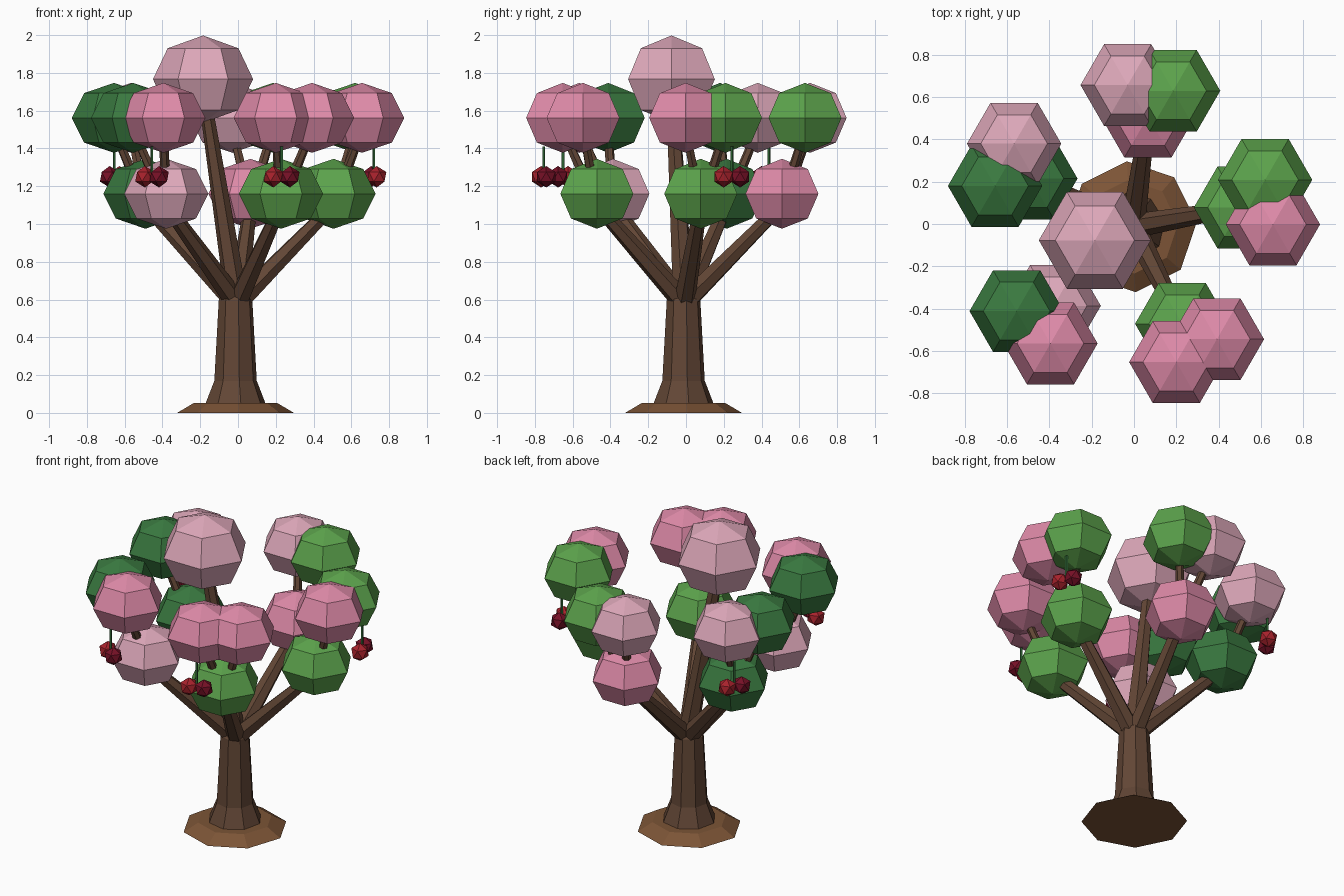
import bpy, bmesh, math
from mathutils import Vector, Matrix

cube = bpy.data.objects.get("Cube")
if cube:
    bpy.data.objects.remove(cube)


def material(name, rgb):
    """Flat material from display-space 0-255 values."""
    col = [(c / 255 / 12.92 if c < 11 else ((c / 255 + 0.055) / 1.055) ** 2.4) for c in rgb] + [1]
    m = bpy.data.materials.new(name)
    m.use_nodes = True
    m.diffuse_color = col
    m.node_tree.nodes["Principled BSDF"].inputs["Base Color"].default_value = col
    return m


PINK = material("blossom_pink", (222, 138, 168))
PALE = material("pale_pink", (222, 168, 186))
GREEN = material("leaf_green", (92, 163, 76))
DARK = material("dark_green", (58, 122, 64))
BARK = material("bark_brown", (98, 70, 53))
SOIL = material("soil_brown", (124, 84, 54))
RED = material("cherry_red", (168, 34, 44))
WINE = material("dark_cherry", (118, 16, 38))


def finish(bm, name, mat, matrix=None):
    bmesh.ops.recalc_face_normals(bm, faces=bm.faces)
    me = bpy.data.meshes.new(name)
    bm.to_mesh(me)
    bm.free()
    me.materials.append(mat)
    ob = bpy.data.objects.new(name, me)
    if matrix:
        ob.matrix_world = matrix
    bpy.context.collection.objects.link(ob)
    return ob


def lathe(name, profile, sides, mat, turn=0.0, matrix=None):
    """Faceted solid of revolution from (radius, z) pairs; zero radius makes a tip."""
    bm = bmesh.new()
    rings = []
    for r, z in profile:
        count = sides if r > 0 else 1
        angles = [turn + math.tau * i / sides for i in range(count)]
        rings.append([bm.verts.new((r * math.cos(a), r * math.sin(a), z)) for a in angles])
    for low, high in zip(rings, rings[1:]):
        for i in range(sides):
            j = (i + 1) % sides
            quad = [low[i % len(low)], low[j % len(low)], high[j % len(high)], high[i % len(high)]]
            bm.faces.new(list(dict.fromkeys(quad)))
    for end in (rings[0], rings[-1]):
        if len(end) > 1:
            bm.faces.new(end)
    return finish(bm, name, mat, matrix)


def limb(name, start, end, r1, r2, mat, sides=6):
    """Tapered stick between two points."""
    start, end = Vector(start), Vector(end)
    axis = end - start
    matrix = Matrix.Translation(start) @ axis.to_track_quat("Z", "Y").to_matrix().to_4x4()
    return lathe(name, [(r1, 0), (r2, axis.length)], sides, mat, matrix=matrix)


def foliage(name, centre, radius, height, mat):
    """Squashed six-sided ball."""
    steps = [math.radians(a) for a in (-90, -45, 0, 45, 90)]
    profile = [(radius * math.cos(a) if abs(a) < 1.5 else 0, height * math.sin(a)) for a in steps]
    return lathe(name, profile, 6, mat, matrix=Matrix.Translation(centre))


def cherries(name, ball):
    """Hanging pair of fruit on a stem, just outside a ball's centre."""
    ball = Vector((ball[0], ball[1], 0))
    out = ball.normalized()
    side = Vector((-out.y, out.x, 0))
    hook = ball + out * 0.105
    limb(name + "_stem", hook + Vector((0, 0, 1.24)), hook + Vector((0, 0, 1.41)), 0.008, 0.008, DARK, 5)
    for label, sign, mat in (("red", -1, RED), ("dark", 1, WINE)):
        bm = bmesh.new()
        bmesh.ops.create_icosphere(bm, subdivisions=1, radius=0.057)
        spot = hook + side * sign * 0.046 + Vector((0, 0, 1.25))
        finish(bm, f"{name}_{label}_fruit", mat, Matrix.Translation(spot))


# Ground mound and trunk
centre = Matrix.Translation((-0.013, -0.013, 0))
lathe("soil_mound", [(0.31, 0), (0.222, 0.052)], 8, SOIL, math.radians(4), centre)
lathe("trunk", [(0.165, 0.04), (0.114, 0.17), (0.09, 0.6), (0.06, 0.64)], 8, BARK, math.radians(10), centre)

# Crown on the central branch
root = (-0.005, -0.01, 0.58)
limb("central_branch", root, (-0.178, -0.074, 1.68), 0.062, 0.033, BARK)
foliage("crown_foliage", (-0.185, -0.077, 1.767), 0.265, 0.231, PALE)

# Five boughs: lower ball, then two upper balls, last flag hangs fruit on the first upper ball
LOW, HIGH = 1.16, 1.562
boughs = {
    "east": ((0.506, 0.078, GREEN), (0.62, 0.209, GREEN), (0.657, -0.002, PINK), True),
    "back": ((0.066, 0.508, PINK), (-0.03, 0.657, PALE), (0.185, 0.63, GREEN), False),
    "west": ((-0.49, 0.215, DARK), (-0.567, 0.38, PALE), (-0.657, 0.18, DARK), True),
    "front_west": ((-0.38, -0.387, PALE), (-0.395, -0.565, PINK), (-0.555, -0.412, DARK), True),
    "front_east": ((0.228, -0.472, GREEN), (0.2, -0.653, PINK), (0.392, -0.545, PINK), True),
}
for name, (lower, first, second, fruit) in boughs.items():
    fork = (lower[0], lower[1], 1.1)
    limb(name + "_branch", root, fork, 0.058, 0.035, BARK)
    foliage(name + "_lower_foliage", (lower[0], lower[1], LOW), 0.223, 0.185, lower[2])
    for i, (x, y, mat) in enumerate((first, second), 1):
        limb(f"{name}_twig_{i}", fork, (x, y, 1.5), 0.03, 0.022, BARK)
        foliage(f"{name}_upper_foliage_{i}", (x, y, HIGH), 0.223, 0.185, mat)
    if fruit:
        cherries(name + "_cherry", first)
